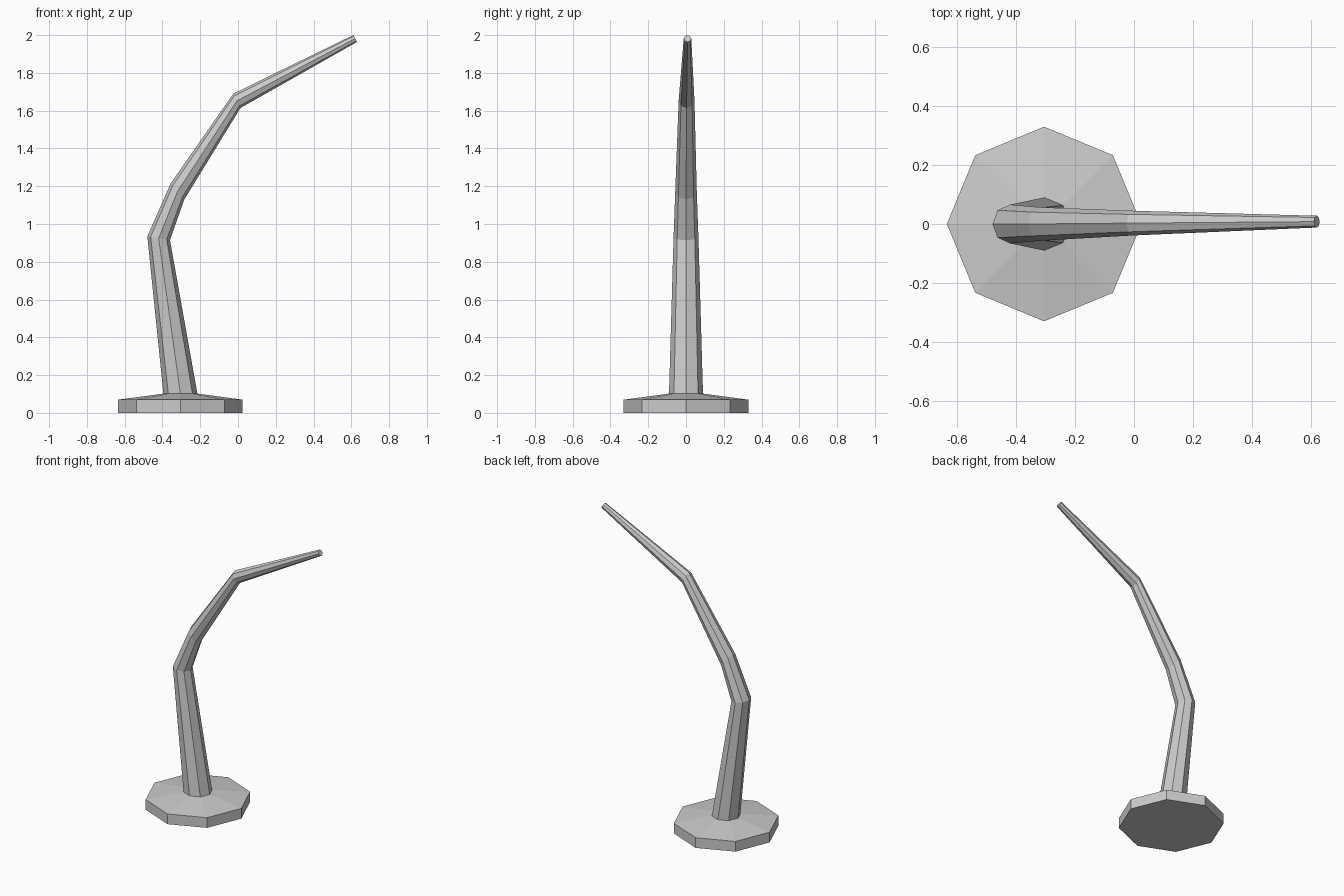
import bpy, bmesh
from math import cos, sin, pi
from mathutils import Vector

if "Cube" in bpy.data.objects:
    bpy.data.objects.remove(bpy.data.objects["Cube"])

SIDES = 8


def ring_loft(name, rings):
    """Skin octagonal rings (centre, half-axis in the xz plane, half-width in y)."""
    bm = bmesh.new()
    loops = []
    for centre, axis, width in rings:
        c, u, v = Vector(centre), Vector((axis[0], 0, axis[1])), Vector((0, width, 0))
        loops.append([bm.verts.new(c + u * cos(2 * pi * i / SIDES) + v * sin(2 * pi * i / SIDES))
                      for i in range(SIDES)])
    for a, b in zip(loops, loops[1:]):
        for i in range(SIDES):
            j = (i + 1) % SIDES
            bm.faces.new((a[i], a[j], b[j], b[i]))
    bm.faces.new(loops[0][::-1])
    bm.faces.new(loops[-1])
    bmesh.ops.recalc_face_normals(bm, faces=bm.faces)
    mesh = bpy.data.meshes.new(name)
    bm.to_mesh(mesh)
    bm.free()
    obj = bpy.data.objects.new(name, mesh)
    bpy.context.collection.objects.link(obj)
    return obj


# Foot plate with a gently sloped top, running straight up into the bent, tapering pole
X = -0.305
ring_loft("bent_pole_on_base", [
    ((X, 0, 0), (0.33, 0), 0.33),
    ((X, 0, 0.07), (0.33, 0), 0.33),
    ((X, 0, 0.102), (0.09, 0), 0.09),
    ((-0.42, 0, 0.925), (0.06, -0.01), 0.066),
    ((-0.32, 0, 1.173), (0.036, -0.043), 0.057),
    ((-0.006, 0.003, 1.652), (0.019, -0.038), 0.042),
    ((0.62, 0.008, 1.982), (0.010, -0.018), 0.02),
])
